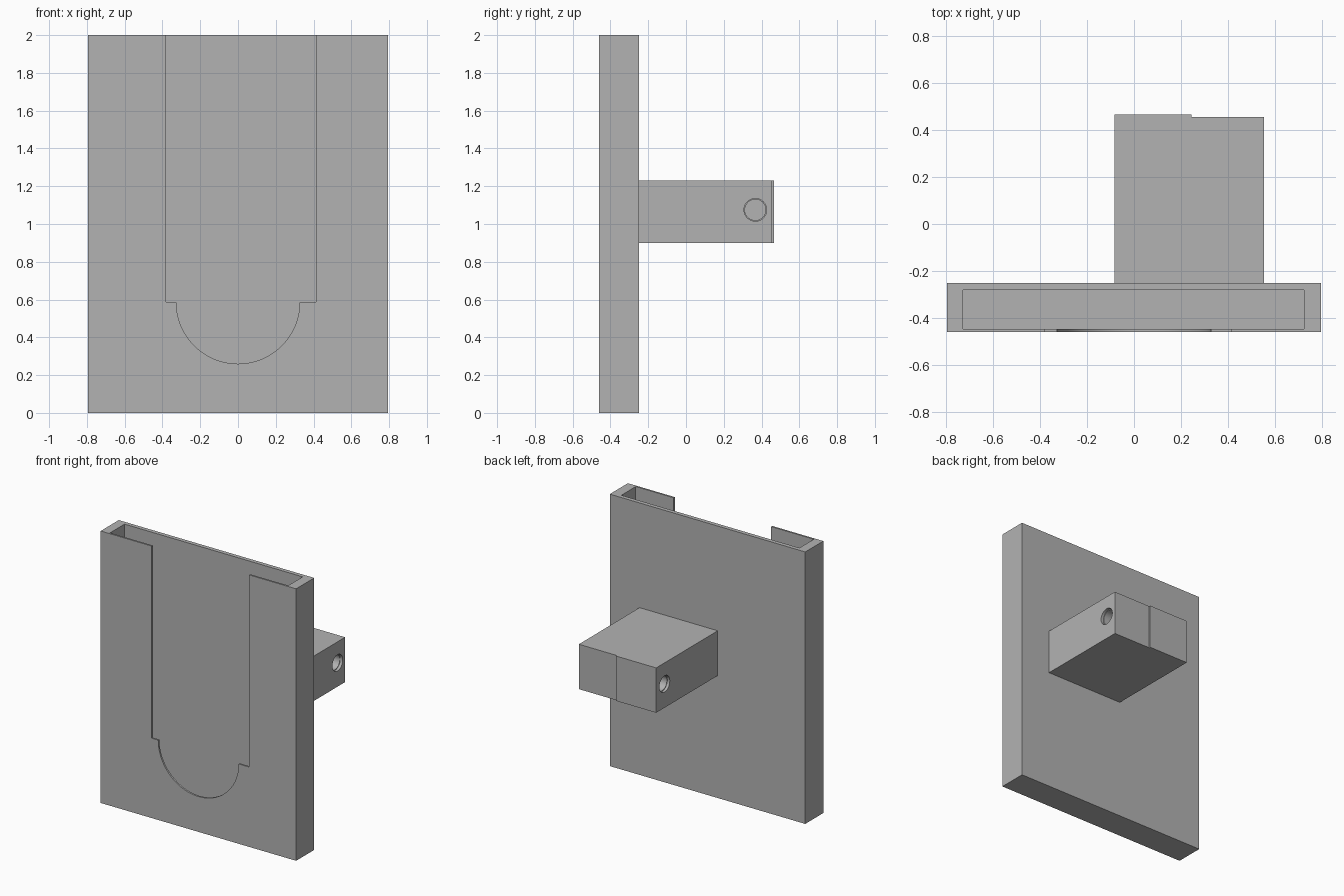
import bpy
import bmesh
import math
from mathutils import Matrix

old = bpy.data.objects.get("Cube")
if old:
    bpy.data.objects.remove(old, do_unlink=True)

grey = bpy.data.materials.new("plain grey")
grey.use_nodes = True
GREY = (0.45, 0.45, 0.45, 1)
grey.diffuse_color = GREY
grey.node_tree.nodes["Principled BSDF"].inputs["Base Color"].default_value = GREY


def finish(bm, name):
    bmesh.ops.recalc_face_normals(bm, faces=bm.faces)
    mesh = bpy.data.meshes.new(name)
    bm.to_mesh(mesh)
    bm.free()
    mesh.materials.append(grey)
    obj = bpy.data.objects.new(name, mesh)
    bpy.context.collection.objects.link(obj)
    return obj


def prism(name, outline, axis, start, end):
    """Extrude an outline in the xy (axis z) or xz (axis y) plane."""
    bm = bmesh.new()
    place = (lambda a, b: (a, start, b)) if axis == "y" else (lambda a, b: (a, b, start))
    face = bm.faces.new([bm.verts.new(place(a, b)) for a, b in outline])
    moved = bmesh.ops.extrude_face_region(bm, geom=[face])["geom"]
    step = (0, end - start, 0) if axis == "y" else (0, 0, end - start)
    bmesh.ops.translate(bm, vec=step, verts=[v for v in moved if isinstance(v, bmesh.types.BMVert)])
    return finish(bm, name)


def box(name, x0, x1, y0, y1, z0, z1):
    return prism(name, [(x0, y0), (x1, y0), (x1, y1), (x0, y1)], "z", z0, z1)


def rod(name, x0, x1, y, z, radius):
    bm = bmesh.new()
    turn = Matrix.Translation(((x0 + x1) / 2, y, z)) @ Matrix.Rotation(math.pi / 2, 4, "Y")
    bmesh.ops.create_cone(bm, cap_ends=True, segments=48, radius1=radius,
                          radius2=radius, depth=x1 - x0, matrix=turn)
    return finish(bm, name)


def cut(target, cutter):
    cutter.hide_render = True
    mod = target.modifiers.new("cut", "BOOLEAN")
    mod.operation = "DIFFERENCE"
    mod.solver = "EXACT"
    mod.object = cutter
    bpy.context.view_layer.objects.active = target
    bpy.ops.object.modifier_apply(modifier=mod.name)
    bpy.data.objects.remove(cutter, do_unlink=True)


def smooth(obj):
    bpy.ops.object.select_all(action="DESELECT")
    obj.select_set(True)
    bpy.context.view_layer.objects.active = obj
    bpy.ops.object.shade_smooth_by_angle(angle=math.radians(30))


# Flat sleeve with a pocket open at the top
FRONT, BACK = -0.46, -0.25
sleeve = box("sleeve", -0.795, 0.795, FRONT, BACK, 0, 2)
cut(sleeve, box("pocket_cutter", -0.727, 0.722, -0.447, -0.28, 0.07, 2.1))

# Front window: wide slot ending in a half circle
RADIUS, SHOULDER = 0.327, 0.587
arc = [(RADIUS * math.cos(t), SHOULDER - RADIUS * math.sin(t))
       for t in (math.pi * i / 48 for i in range(49))]
window = [(-0.38, SHOULDER), (-0.38, 2.1), (0.413, 2.1), (0.413, SHOULDER)] + arc
cut(sleeve, prism("window_cutter", window, "y", FRONT - 0.1, -0.4))
smooth(sleeve)

# Rear mounting block with a shallow step in its back face
block = prism("mounting_block",
              [(-0.083, BACK), (0.553, BACK), (0.553, 0.455), (0.245, 0.455),
               (0.245, 0.465), (-0.083, 0.465)], "z", 0.9, 1.23)

# Blind bolt holes in both sides, each with a slightly wider mouth
for x, side in ((0.553, -1), (-0.083, 1)):
    for depth, radius in ((0.02, 0.06), (0.2, 0.055)):
        ends = sorted((x - side * 0.05, x + side * depth))
        cut(block, rod("hole_cutter", *ends, 0.367, 1.075, radius))
smooth(block)
